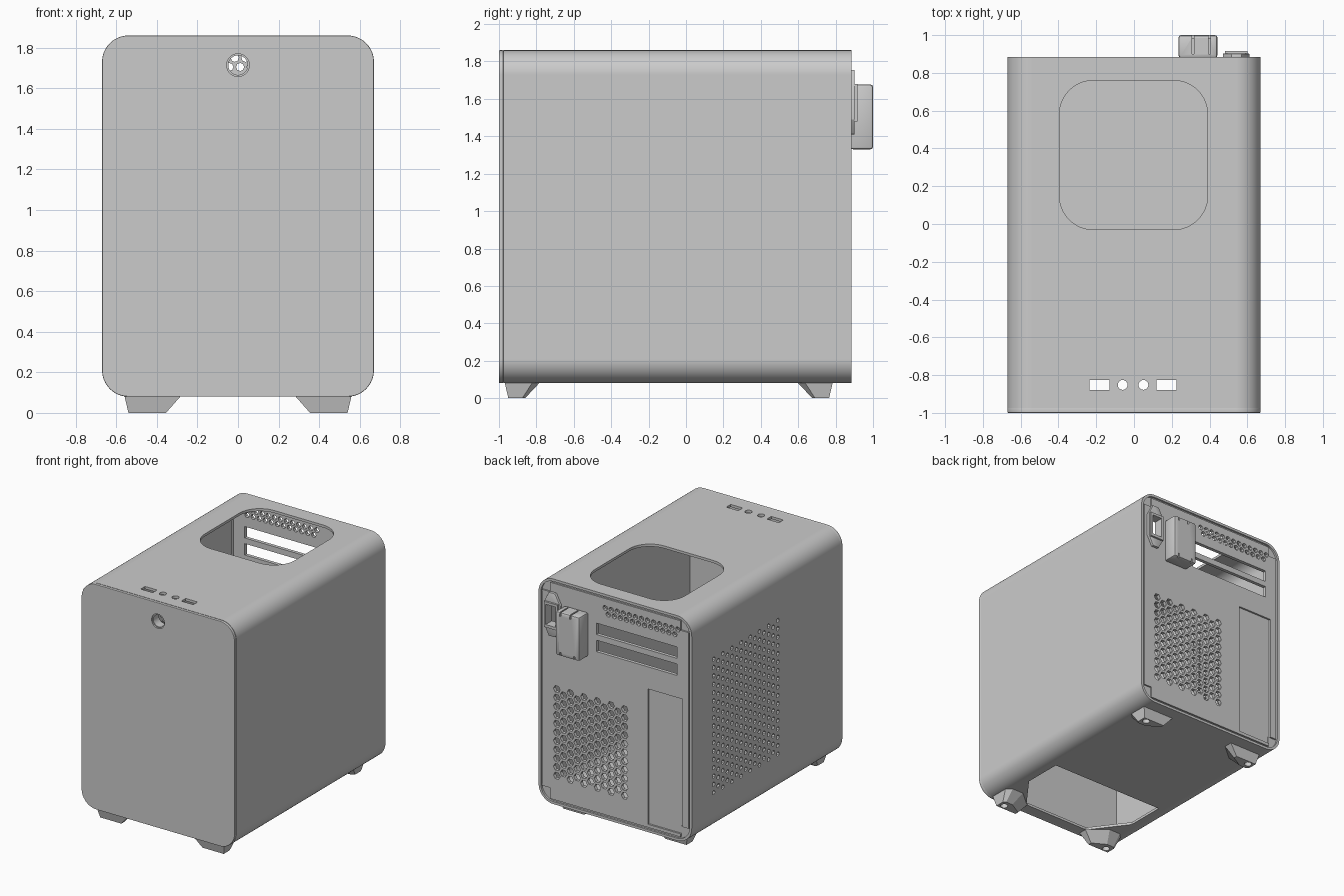
import bpy, bmesh, math

if "Cube" in bpy.data.objects:
    bpy.data.objects.remove(bpy.data.objects["Cube"])


# ---------- helpers ----------
def prisms(name, polys, axis, a, b, bevel=0.0):
    """Extrude 2D polygons along an axis from a to b, as one object."""
    place = {'x': lambda u, v, t: (t, u, v),
             'y': lambda u, v, t: (u, t, v),
             'z': lambda u, v, t: (u, v, t)}[axis]
    bm = bmesh.new()
    for poly in polys:
        lo = [bm.verts.new(place(u, v, a)) for u, v in poly]
        hi = [bm.verts.new(place(u, v, b)) for u, v in poly]
        bm.faces.new(lo)
        bm.faces.new(hi[::-1])
        n = len(poly)
        for i in range(n):
            j = (i + 1) % n
            bm.faces.new((lo[j], lo[i], hi[i], hi[j]))
    return finish(name, bm, bevel)


def finish(name, bm, bevel=0.0):
    bmesh.ops.recalc_face_normals(bm, faces=bm.faces[:])
    me = bpy.data.meshes.new(name)
    bm.to_mesh(me)
    bm.free()
    ob = bpy.data.objects.new(name, me)
    bpy.context.collection.objects.link(ob)
    if bevel:
        m = ob.modifiers.new("bevel", 'BEVEL')
        m.width, m.segments, m.limit_method = bevel, 2, 'ANGLE'
        m.angle_limit = math.radians(50)
        apply(ob)
    return ob


def apply(ob):
    dg = bpy.context.evaluated_depsgraph_get()
    me = bpy.data.meshes.new_from_object(ob.evaluated_get(dg))
    ob.modifiers.clear()
    ob.data = me


def cut(ob, *cutters):
    for c in cutters:
        m = ob.modifiers.new("cut", 'BOOLEAN')
        m.operation, m.solver, m.object = 'DIFFERENCE', 'EXACT', c
        bpy.context.view_layer.update()
        apply(ob)
        bpy.data.objects.remove(c)


def rect(x0, x1, y0, y1):
    return [(x0, y0), (x1, y0), (x1, y1), (x0, y1)]


def rounded(x0, x1, y0, y1, r, seg=12):
    pts = []
    for cx, cy, s in ((x1 - r, y1 - r, 0), (x0 + r, y1 - r, 90),
                      (x0 + r, y0 + r, 180), (x1 - r, y0 + r, 270)):
        for i in range(seg + 1):
            a = math.radians(s + 90 * i / seg)
            pts.append((cx + r * math.cos(a), cy + r * math.sin(a)))
    return pts


def disc(cx, cy, r, n=8):
    return [(cx + r * math.cos(math.tau * i / n), cy + r * math.sin(math.tau * i / n))
            for i in range(n)]


def hole_grid(u0, v0, du, dv, cols, rows, r, n):
    """Staggered grid: every other column is shifted by half a pitch."""
    return [disc(u0 + i * du, v0 + (j + 0.5 * (i % 2)) * dv, r, n)
            for i in range(cols) for j in range(rows - i % 2)]


W, Z0, Z1, BACK, T = 0.67, 0.08, 1.86, 0.885, 0.02

# ---------- outer shell: rounded tube with openings ----------
shell = prisms("case_shell", [rounded(-W, W, Z0, Z1, 0.13)], 'y', -0.976, BACK)
cut(shell,
    prisms("c", [rounded(-W + T, W - T, Z0 + T, Z1 - T, 0.11)], 'y', -1.2, 1.2),
    # round-cornered top opening and front port row
    prisms("c", [rounded(-0.395, 0.39, -0.03, 0.76, 0.18),
                 rect(-0.235, -0.13, -0.88, -0.825), rect(0.12, 0.225, -0.88, -0.825),
                 disc(-0.06, -0.852, 0.026, 20), disc(0.05, -0.852, 0.026, 20)],
           'z', 1.5, 2.0),
    # floor opening
    prisms("c", [[(-0.5, -0.31), (-0.5, -0.62), (-0.29, -0.9),
                  (0.29, -0.9), (0.5, -0.62), (0.5, -0.31)]], 'z', -0.1, 0.3),
    # side vent, left side only
    prisms("c", hole_grid(-0.19, 0.39, 0.0572, 0.066, 15, 17, 0.017, 8), 'x', -0.8, -0.6))

# ---------- front panel with button hole and collar ----------
front = prisms("front_panel", [rounded(-W, W, Z0, Z1, 0.13)], 'y', -1.0, -0.976, 0.005)
cut(front, prisms("c", [disc(0, 1.714, 0.056, 32)], 'y', -1.2, -0.8))
collar = prisms("button_collar", [disc(0, 1.714, 0.062, 32)], 'y', -0.99, -0.92)
cut(collar, prisms("c", [disc(0, 1.714, 0.048, 32)], 'y', -1.2, -0.8))

# ---------- back: rim plus stepped panel ----------
step = [(-0.64, 0.2), (-0.57, 0.2), (-0.57, 0.115), (0.57, 0.115), (0.57, 0.2), (0.64, 0.2),
        (0.64, 1.75), (0.57, 1.75), (0.57, 1.825), (-0.57, 1.825), (-0.57, 1.75), (-0.64, 1.75)]
rim = prisms("back_rim", [rounded(-W + T, W - T, Z0 + T, Z1 - T, 0.11)], 'y', 0.85, 0.87)
cut(rim, prisms("c", [step], 'y', 0.7, 1.0))
panel = prisms("back_panel", [step], 'y', 0.855, 0.882)
top_vent = [disc(0.09 - 0.053 * i - 0.0265 * j, 1.75 - 0.045 * j, 0.02)
            for i in range(13 - 0) for j in range(2) if i + j < 13]
cut(panel,
    prisms("c", top_vent + hole_grid(-0.08, 0.31, 0.0593, 0.0685, 11, 11, 0.029, 6)
           + [rect(-0.54, 0.165, 1.52, 1.61), rect(-0.54, 0.165, 1.385, 1.475),
              rect(0.5, 0.585, 1.5, 1.66)], 'y', 0.7, 1.0),
    prisms("c", [rect(-0.585, -0.285, 0.14, 1.21)], 'y', 0.868, 1.0))

# ---------- power socket flange ----------
socket = prisms("power_socket", [[(0.47, 1.49), (0.515, 1.41), (0.57, 1.41), (0.612, 1.49),
                                  (0.612, 1.67), (0.57, 1.755), (0.515, 1.755), (0.47, 1.67)]],
                'y', 0.875, 0.902, 0.004)
cut(socket, prisms("c", [rect(0.5, 0.585, 1.5, 1.66)], 'y', 0.7, 1.0))
frame = prisms("socket_frame", [rect(0.483, 0.602, 1.478, 1.68)], 'y', 0.84, 0.917)
cut(frame, prisms("c", [rect(0.5, 0.585, 1.5, 1.66)], 'y', 0.7, 1.0))

# ---------- power plug block ----------
plug = prisms("power_plug", [rect(0.235, 0.442, 1.33, 1.677)], 'y', 0.88, 1.0, 0.014)
cut(plug,
    prisms("c", [rect(0.306, 0.318, 1.645, 1.8), rect(0.395, 0.405, 1.645, 1.8),
                 rect(0.27, 0.282, 1.2, 1.36), rect(0.395, 0.407, 1.2, 1.36)], 'y', 0.985, 1.1),
    prisms("c", [rect(0.306, 0.318, 0.9, 1.1), rect(0.395, 0.405, 0.9, 1.1)], 'z', 1.667, 1.8))


# ---------- tapered corner feet, mirrored to four corners ----------
def foot(name, sx, y_outer, sy):
    top = [(0.56, 0), (0.56, 0.15), (0.52, 0.19), (0.42, 0.19), (0.28, 0.07), (0.28, 0)]
    low = [(0.54, 0.02), (0.54, 0.095), (0.52, 0.11), (0.46, 0.11), (0.355, 0.05), (0.355, 0.02)]
    bm = bmesh.new()
    lo = [bm.verts.new((sx * x, y_outer + sy * y, 0)) for x, y in low]
    hi = [bm.verts.new((sx * x, y_outer + sy * y, Z0 + 0.005)) for x, y in top]
    bm.faces.new(lo)
    bm.faces.new(hi[::-1])
    for i in range(6):
        j = (i + 1) % 6
        bm.faces.new((lo[j], lo[i], hi[i], hi[j]))
    ob = finish(name, bm)
    # screw recess
    cut(ob, prisms("c", [disc(sx * 0.495, y_outer + sy * 0.055, 0.028, 16)], 'z', -0.1, 0.055))


for side, sx in (("left", -1), ("right", 1)):
    foot("front_foot_" + side, sx, -0.97, 1)
    foot("back_foot_" + side, sx, 0.785, -1)

# ---------- smooth shading with sharp edges kept ----------
bpy.ops.object.select_all(action='SELECT')
bpy.context.view_layer.objects.active = shell
bpy.ops.object.shade_smooth_by_angle(angle=math.radians(25))
bpy.ops.object.select_all(action='DESELECT')
for ob in (shell, front):
    m = ob.modifiers.new("weighted_normals", 'WEIGHTED_NORMAL')
    m.keep_sharp = True
